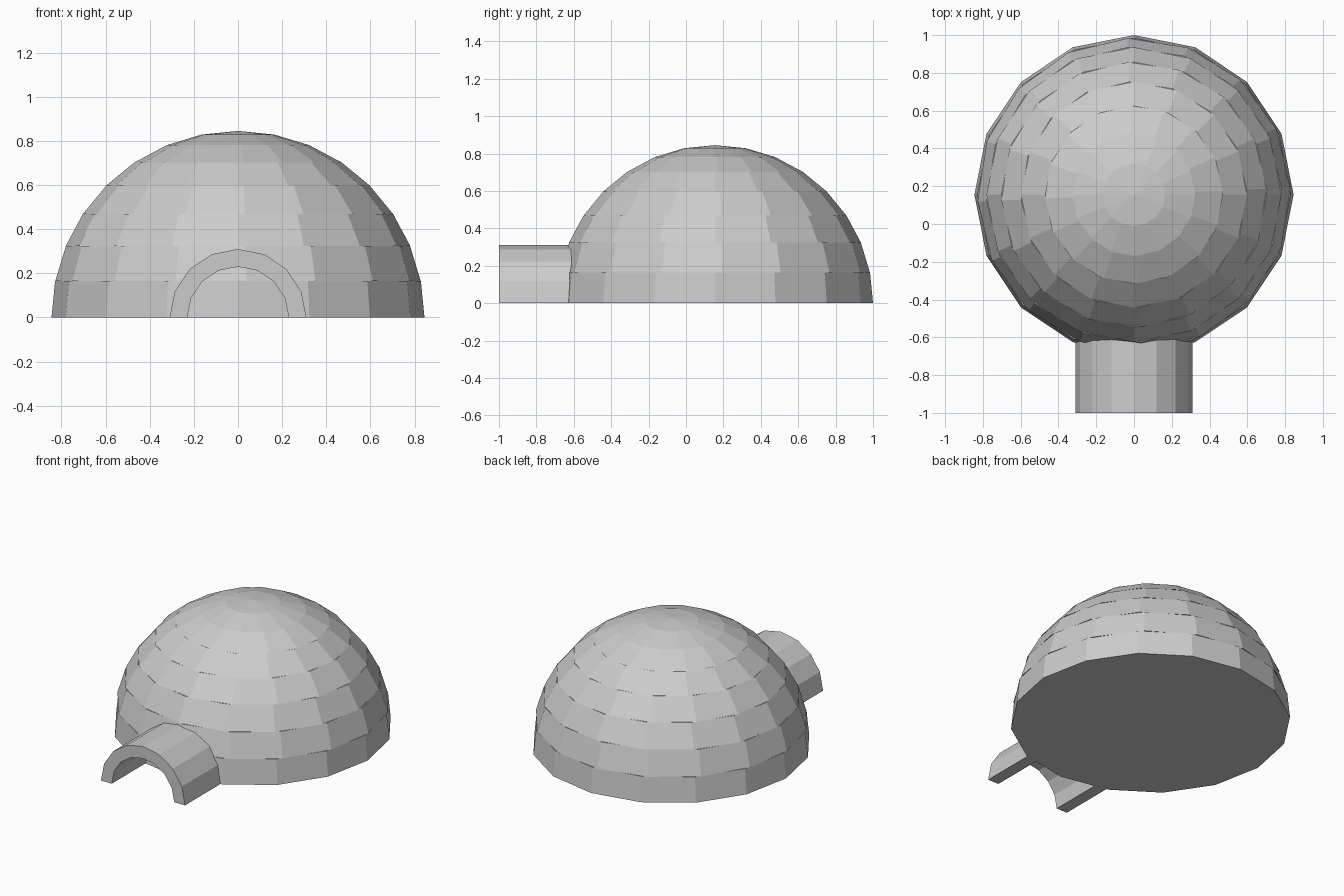
import bpy, bmesh, math

cube = bpy.data.objects.get("Cube")
if cube:
    bpy.data.objects.remove(cube, do_unlink=True)

RADIUS = 0.845      # dome radius
CENTRE_Y = 0.155    # dome centre
SIDES = 16
LAYERS = 8

grey = bpy.data.materials.new("snow_grey")
grey.use_nodes = True
grey.diffuse_color = (0.6, 0.6, 0.6, 1)
grey.node_tree.nodes["Principled BSDF"].inputs["Base Color"].default_value = (0.6, 0.6, 0.6, 1)


def finish(name, bm):
    """Turn a bmesh into a flat-shaded object."""
    bmesh.ops.recalc_face_normals(bm, faces=bm.faces[:])
    mesh = bpy.data.meshes.new(name)
    bm.to_mesh(mesh)
    bm.free()
    mesh.materials.append(grey)
    obj = bpy.data.objects.new(name, mesh)
    bpy.context.collection.objects.link(obj)
    return obj


def ring(bm, angle, twist):
    """One horizontal ring of dome vertices at the given elevation."""
    r, z = RADIUS * math.cos(angle), RADIUS * math.sin(angle)
    turns = [twist + math.tau * i / SIDES for i in range(SIDES)]
    return [bm.verts.new((r * math.cos(t), CENTRE_Y + r * math.sin(t), z)) for t in turns]


# Dome: stacked block courses, every other one turned slightly
step = math.pi / 2 / LAYERS
for layer in range(LAYERS):
    bm = bmesh.new()
    twist = math.radians(2.5) * (layer % 2)
    low = ring(bm, layer * step, twist)
    bm.faces.new(low)
    if layer < LAYERS - 1:
        high = ring(bm, (layer + 1) * step, twist)
        bm.faces.new(high)
        for i in range(SIDES):
            j = (i + 1) % SIDES
            bm.faces.new((low[i], low[j], high[j], high[i]))
    else:
        tip = bm.verts.new((0, CENTRE_Y, RADIUS))
        for i in range(SIDES):
            bm.faces.new((low[i], low[(i + 1) % SIDES], tip))
    finish(f"dome_course_{layer + 1}", bm)

# Entrance tunnel: half-round arch extruded back into the dome
bm = bmesh.new()
angles = [math.pi * i / 8 for i in range(9)]
outer, inner = [[bm.verts.new((r * math.cos(a), -1, r * math.sin(a))) for a in angles]
                for r in (0.31, 0.23)]
front = [bm.faces.new((outer[i], outer[i + 1], inner[i + 1], inner[i])) for i in range(8)]
extruded = bmesh.ops.extrude_face_region(bm, geom=front, use_keep_orig=True)
back = [v for v in extruded["geom"] if isinstance(v, bmesh.types.BMVert)]
bmesh.ops.translate(bm, verts=back, vec=(0, 0.42, 0))
finish("entrance_tunnel", bm)
